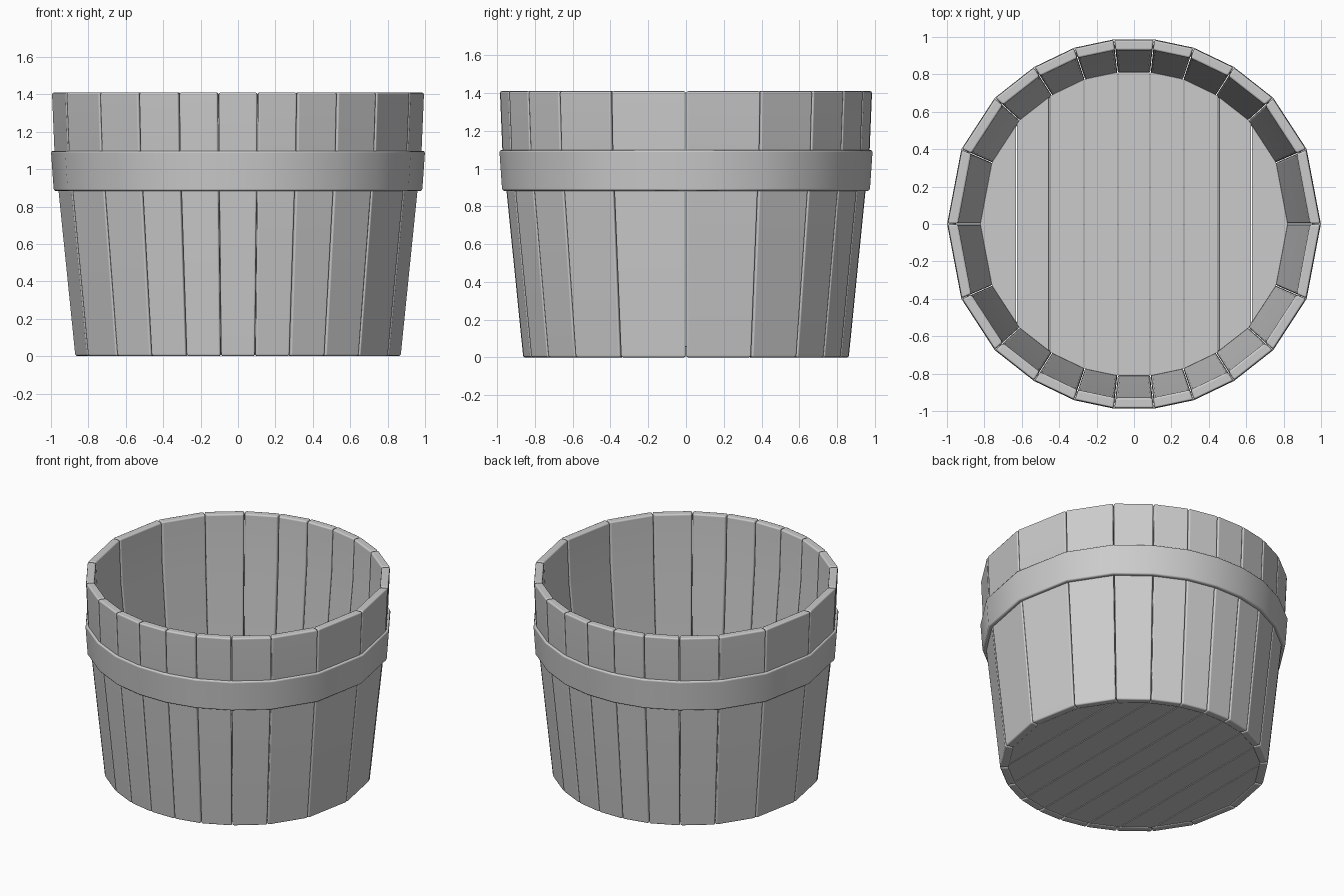
import bpy, bmesh
from mathutils import Vector

if "Cube" in bpy.data.objects:
    bpy.data.objects.remove(bpy.data.objects["Cube"])

# Quarter of the uneven 22-sided outline, mirrored into a full ring
Q = [(1.0, 0.0), (0.924, 0.40), (0.745, 0.675), (0.535, 0.84), (0.32, 0.943), (0.107, 0.988)]
half = Q + [(-x, y) for x, y in reversed(Q)]
RING = [Vector(p) for p in half + [(x, -y) for x, y in reversed(half[1:-1])]]
N = len(RING)
WALL = 0.056


def ring_point(p, scale, inset, z):
    q = p * scale - p.normalized() * inset
    return Vector((q.x, q.y, z))


def finish(name, bm, bevel, angle):
    bmesh.ops.recalc_face_normals(bm, faces=bm.faces)
    me = bpy.data.meshes.new(name)
    bm.to_mesh(me)
    bm.free()
    ob = bpy.data.objects.new(name, me)
    bpy.context.collection.objects.link(ob)
    bpy.ops.object.select_all(action='DESELECT')
    ob.select_set(True)
    bpy.context.view_layer.objects.active = ob
    bpy.ops.object.shade_smooth_by_angle(angle=0.6)
    m = ob.modifiers.new("rounded_edges", 'BEVEL')
    m.width, m.segments = bevel, 2
    m.limit_method, m.angle_limit = 'ANGLE', angle
    m.harden_normals = True
    return ob


# Staves: tapered boards, straightening above the hoop
levels = [(0.0, 0.872), (1.10, 0.984), (1.41, 0.997)]
bm = bmesh.new()
for i in range(N):
    a, b = RING[i], RING[(i + 1) % N]
    gap = (b - a).normalized() * 0.002
    a, b = a + gap, b - gap
    loops = []
    for z, s in levels:
        pts = [ring_point(a, s, 0, z), ring_point(b, s, 0, z),
               ring_point(b, s, WALL, z), ring_point(a, s, WALL, z)]
        loops.append([bm.verts.new(p) for p in pts])
    bm.faces.new(loops[0][::-1])
    bm.faces.new(loops[-1])
    for lo, hi in zip(loops, loops[1:]):
        for k in range(4):
            n = (k + 1) % 4
            bm.faces.new((lo[k], lo[n], hi[n], hi[k]))
finish("staves", bm, 0.011, 0.6)

# Hoop: one flared band following the outline
section = [(0.882, 0.985, 0), (1.098, 1.0, 0), (1.098, 1.0, 0.035), (0.882, 0.985, 0.035)]
bm = bmesh.new()
cols = [[bm.verts.new(ring_point(p, s, ins, z)) for z, s, ins in section] for p in RING]
for i in range(N):
    a, b = cols[i], cols[(i + 1) % N]
    for k in range(4):
        n = (k + 1) % 4
        bm.faces.new((a[k], b[k], b[n], a[n]))
finish("hoop", bm, 0.012, 0.7)

# Floor planks: inner outline sliced into strips
cuts = [-1, -0.628, -0.453, -0.267, -0.086, 0.086, 0.267, 0.453, 0.628, 1]
bm = bmesh.new()
for x0, x1 in zip(cuts, cuts[1:]):
    t = bmesh.new()
    t.faces.new([t.verts.new(ring_point(p, 0.875, WALL - 0.003, 0.005)) for p in RING])
    for x, d in ((x0 + 0.002, -1), (x1 - 0.002, 1)):
        bmesh.ops.bisect_plane(t, geom=t.verts[:] + t.edges[:] + t.faces[:],
                               plane_co=(x, 0, 0), plane_no=(d, 0, 0), clear_outer=True)
    ext = bmesh.ops.extrude_face_region(t, geom=t.faces[:], use_keep_orig=True)
    for v in ext["geom"]:
        if isinstance(v, bmesh.types.BMVert):
            v.co.z = 0.06
    me = bpy.data.meshes.new("plank")
    t.to_mesh(me)
    t.free()
    bm.from_mesh(me)
    bpy.data.meshes.remove(me)
finish("floor_planks", bm, 0.008, 0.6)
